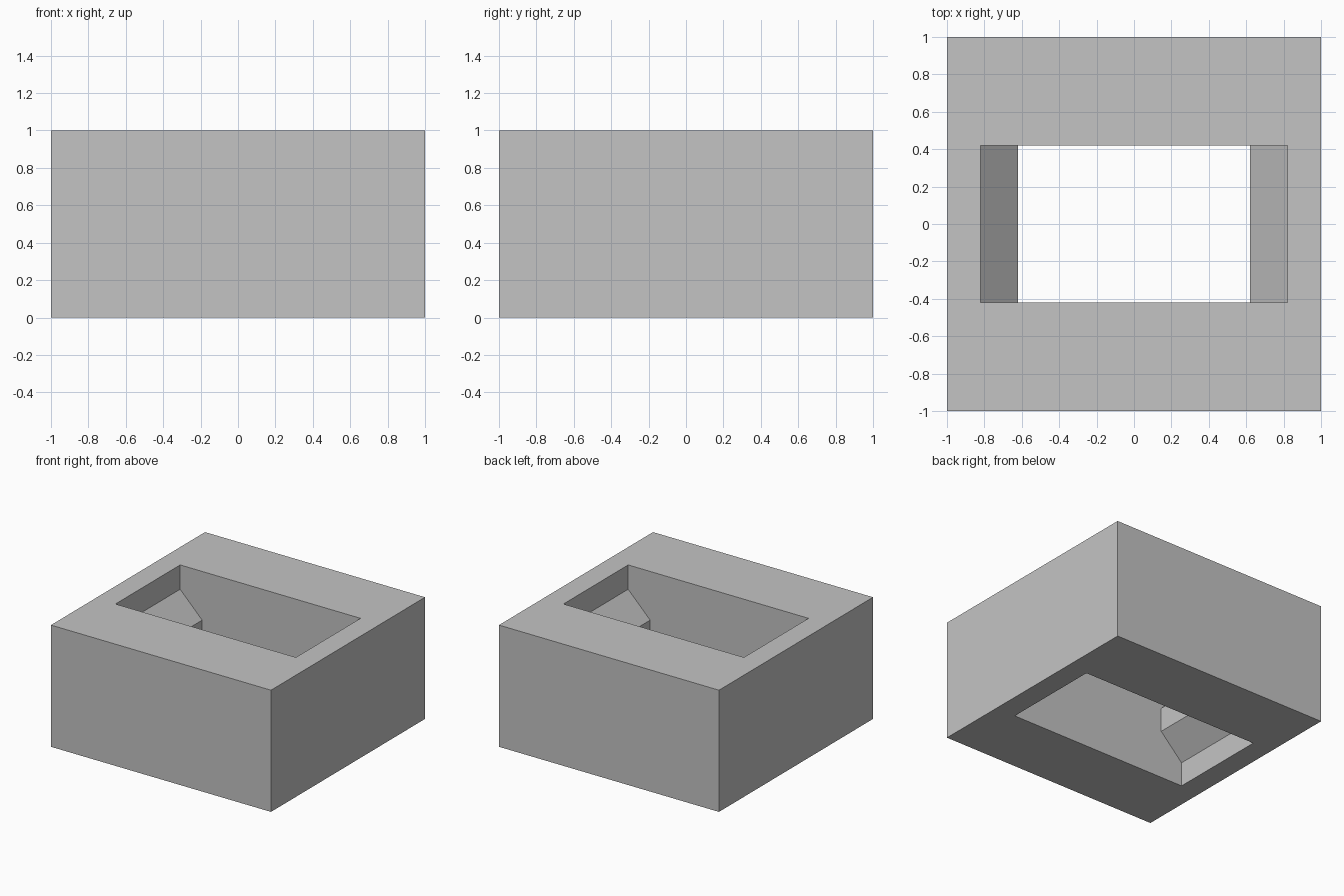
import bpy
import bmesh

old = bpy.data.objects.get("Cube")
if old:
    bpy.data.objects.remove(old, do_unlink=True)

HEIGHT = 1.0
HALF_OPENING, HALF_THROAT, HALF_DEPTH = 0.82, 0.62, 0.42


def make_material(name, colour):
    mat = bpy.data.materials.new(name)
    mat.use_nodes = True
    mat.diffuse_color = colour
    mat.node_tree.nodes["Principled BSDF"].inputs["Base Color"].default_value = colour
    return mat


def add_object(name, bm):
    bmesh.ops.recalc_face_normals(bm, faces=bm.faces)
    mesh = bpy.data.meshes.new(name)
    bm.to_mesh(mesh)
    bm.free()
    obj = bpy.data.objects.new(name, mesh)
    bpy.context.collection.objects.link(obj)
    return obj


grey = make_material("light grey", (0.55, 0.55, 0.55, 1.0))

# Solid outer block
bm = bmesh.new()
bmesh.ops.create_cube(bm, size=2)
for v in bm.verts:
    v.co.z = (v.co.z + 1) * HEIGHT / 2
block = add_object("block", bm)
block.data.materials.append(grey)

# Hourglass opening: half profile (x, z), mirrored and extruded along y
half = [(HALF_OPENING, -0.1), (HALF_OPENING, 0.2), (HALF_THROAT, 0.4),
        (HALF_THROAT, 0.6), (HALF_OPENING, 0.8), (HALF_OPENING, 1.1)]
outline = half + [(-x, z) for x, z in reversed(half)]
bm = bmesh.new()
face = bm.faces.new([bm.verts.new((x, -HALF_DEPTH, z)) for x, z in outline])
extruded = bmesh.ops.extrude_face_region(bm, geom=[face])["geom"]
bmesh.ops.translate(bm, vec=(0, 2 * HALF_DEPTH, 0),
                    verts=[g for g in extruded if isinstance(g, bmesh.types.BMVert)])
cutter = add_object("opening_cutter", bm)
cutter.data.materials.append(grey)
cutter.hide_render = True

# Cut the opening through the block
cut = block.modifiers.new("opening", 'BOOLEAN')
cut.operation = 'DIFFERENCE'
cut.solver = 'EXACT'
cut.object = cutter
bpy.context.view_layer.objects.active = block
block.select_set(True)
bpy.ops.object.modifier_apply(modifier=cut.name)
bpy.data.objects.remove(cutter, do_unlink=True)
